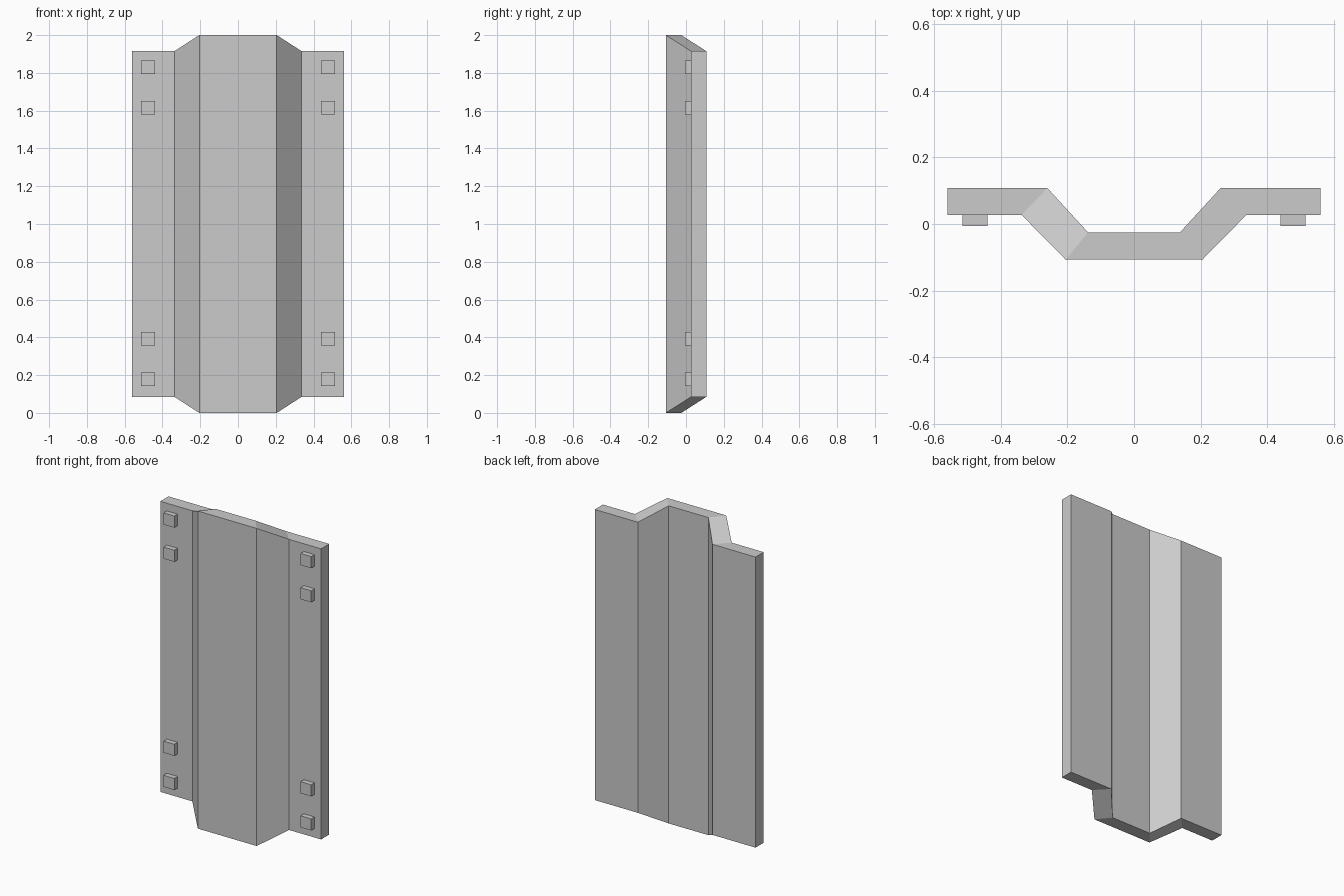
import bpy, bmesh

if "Cube" in bpy.data.objects:
    bpy.data.objects.remove(bpy.data.objects["Cube"])

# Half cross-section from centre to outer edge: (x, front/back y, top z)
front = [(0.205, -0.107, 2.0), (0.337, 0.027, 1.915), (0.56, 0.027, 1.915)]
back = [(0.138, -0.025, 2.0), (0.26, 0.108, 1.915), (0.56, 0.108, 1.915)]


def mirrored(half):
    return [(-x, y, z) for x, y, z in reversed(half)] + half


def finish(bm, name):
    bmesh.ops.recalc_face_normals(bm, faces=bm.faces)
    mesh = bpy.data.meshes.new(name)
    bm.to_mesh(mesh)
    bm.free()
    obj = bpy.data.objects.new(name, mesh)
    bpy.context.collection.objects.link(obj)
    return obj


# Folded panel: a chain of four-point stations across the width
bm = bmesh.new()
stations = []
for f, b in zip(mirrored(front), mirrored(back)):
    ring = [(f[0], f[1], 2 - f[2]), (b[0], b[1], 2 - b[2]), b, f]
    # flanges start slightly above the mirrored height at the bottom
    stations.append([bm.verts.new(p) for p in ring])
for a, b in zip(stations, stations[1:]):
    for i in range(4):
        j = (i + 1) % 4
        bm.faces.new((a[i], a[j], b[j], b[i]))
bm.faces.new(stations[0])
bm.faces.new(stations[-1])
finish(bm, "folded_panel")

# Square bolt heads on the front of both flanges
for side, x in (("left", -0.477), ("right", 0.477)):
    for n, z in enumerate((0.178, 0.393, 1.615, 1.83)):
        bm = bmesh.new()
        bmesh.ops.create_cube(bm, size=1)
        bmesh.ops.scale(bm, vec=(0.075, 0.034, 0.073), verts=bm.verts)
        bmesh.ops.translate(bm, vec=(x, 0.011, z), verts=bm.verts)
        finish(bm, f"bolt_{side}_{n + 1}")
